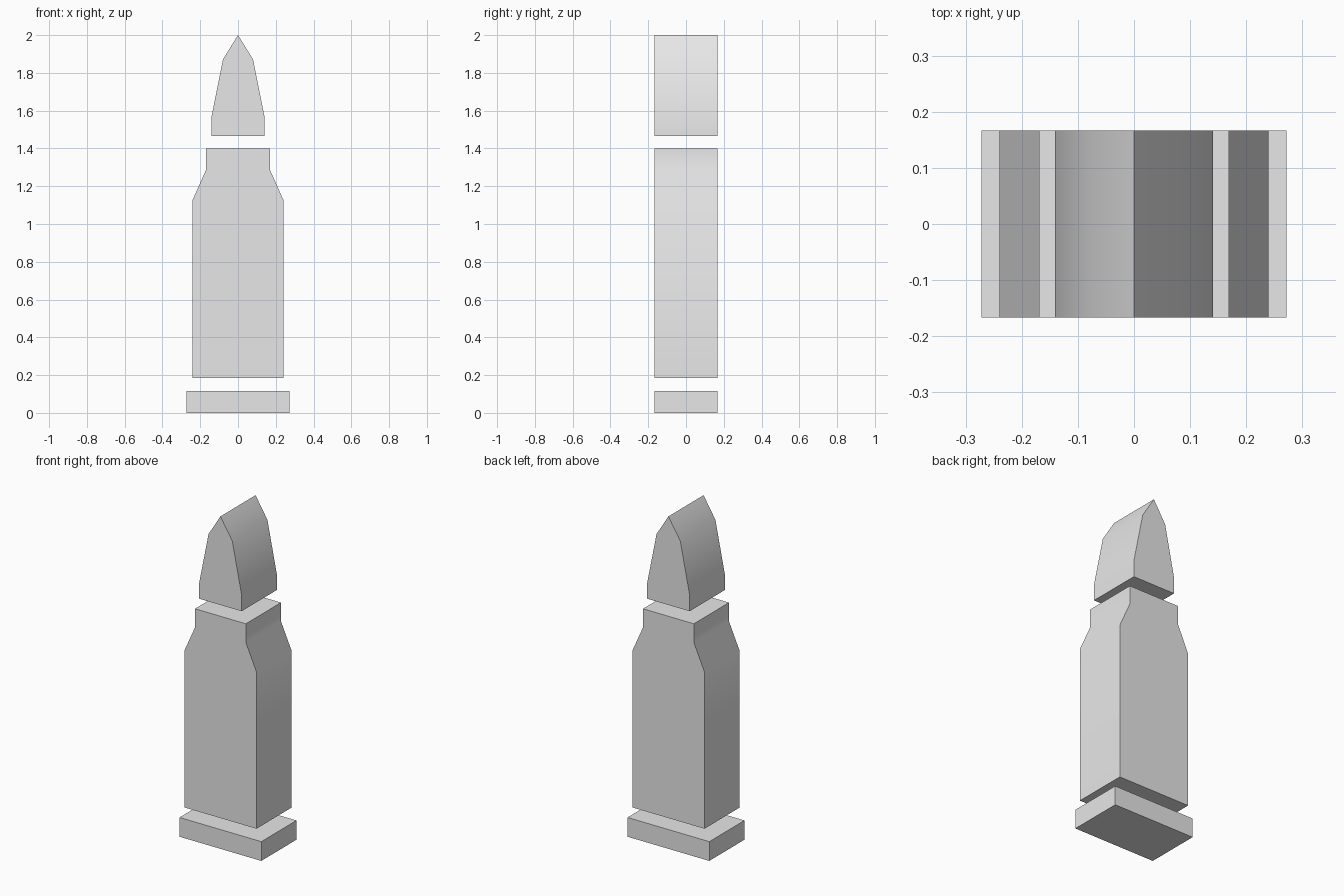
import bpy
import bmesh
import math

cube = bpy.data.objects.get("Cube")
if cube:
    bpy.data.objects.remove(cube, do_unlink=True)

DEPTH = 0.334

grey = bpy.data.materials.new("light_grey")
grey.use_nodes = True
colour = (0.8, 0.8, 0.8, 1)
grey.diffuse_color = colour
grey.node_tree.nodes["Principled BSDF"].inputs["Base Color"].default_value = colour


def prism(name, half):
    """Mirror a half outline (x, z) across x = 0 and extrude it along y."""
    outline = half + [(-x, z) for x, z in reversed(half) if x > 0]
    bm = bmesh.new()
    face = bm.faces.new([bm.verts.new((x, -DEPTH / 2, z)) for x, z in outline])
    grown = bmesh.ops.extrude_face_region(bm, geom=[face], use_keep_orig=True)
    moved = [v for v in grown["geom"] if isinstance(v, bmesh.types.BMVert)]
    bmesh.ops.translate(bm, verts=moved, vec=(0, DEPTH, 0))
    bmesh.ops.recalc_face_normals(bm, faces=bm.faces)
    mesh = bpy.data.meshes.new(name)
    bm.to_mesh(mesh)
    bm.free()
    mesh.materials.append(grey)
    obj = bpy.data.objects.new(name, mesh)
    bpy.context.collection.objects.link(obj)
    bpy.ops.object.select_all(action="DESELECT")
    obj.select_set(True)
    bpy.context.view_layer.objects.active = obj
    bpy.ops.object.shade_smooth_by_angle(angle=math.radians(30))
    return obj


# Flat slab at the bottom
prism("base_rim", [(0.272, 0), (0.272, 0.116)])

# Tall body with sloped shoulders and a short neck
prism("casing", [(0.24, 0.185), (0.24, 1.128), (0.169, 1.287), (0.169, 1.399)])

# Pointed top piece
prism("tip", [(0.141, 1.467), (0.141, 1.565), (0.079, 1.873), (0, 2)])
